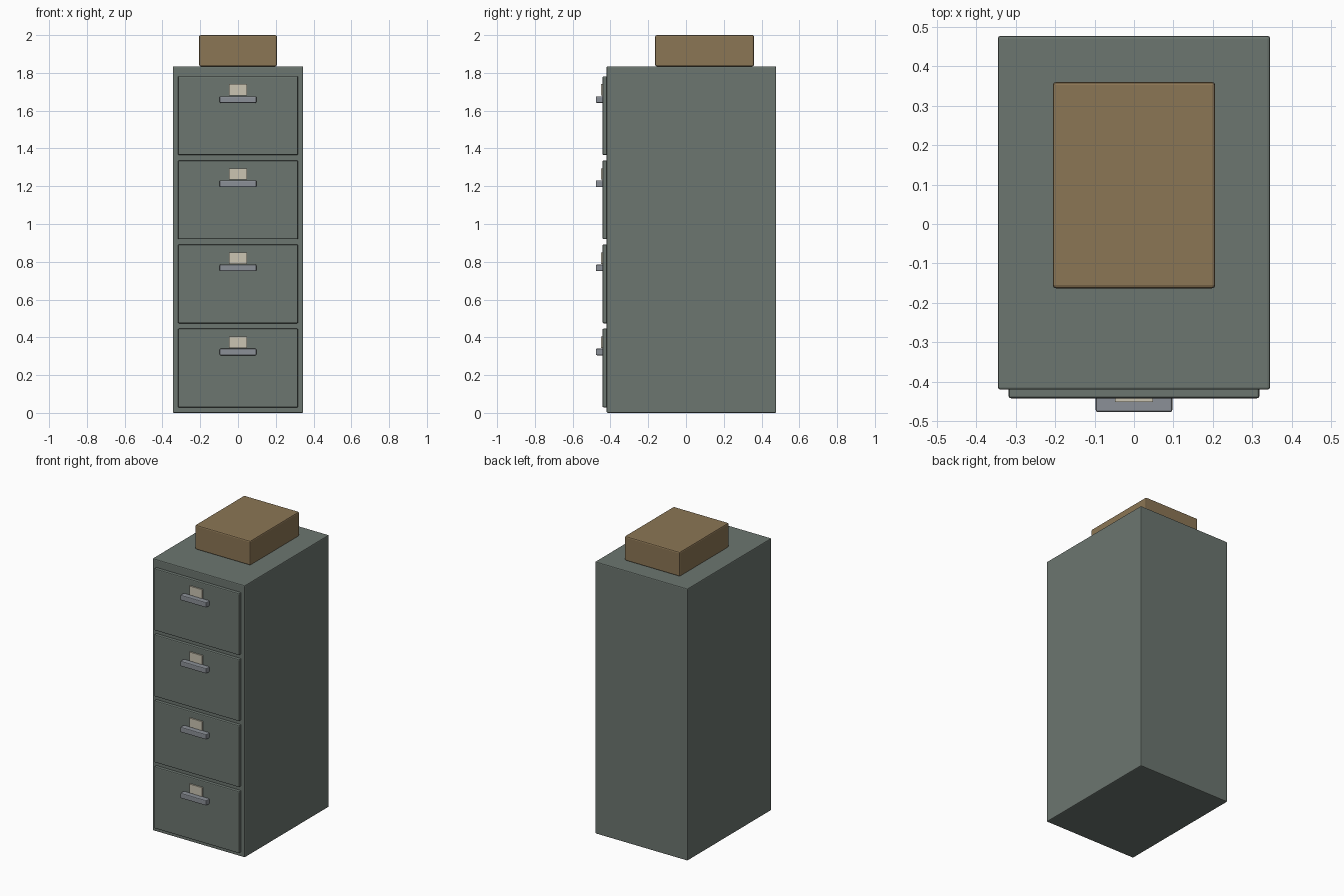
import bpy

if "Cube" in bpy.data.objects:
    bpy.data.objects.remove(bpy.data.objects["Cube"])


def material(name, rgb):
    m = bpy.data.materials.new(name)
    m.diffuse_color = (*rgb, 1)
    m.use_nodes = True
    m.node_tree.nodes["Principled BSDF"].inputs["Base Color"].default_value = m.diffuse_color
    return m


GREEN = material("painted_steel", (0.15, 0.18, 0.16))
METAL = material("handle_metal", (0.26, 0.28, 0.31))
PAPER = material("label_paper", (0.60, 0.56, 0.45))
CARD = material("cardboard", (0.26, 0.18, 0.09))


def box(name, x, y, z, mat, bevel=0.0):
    """Box spanning the given (min, max) ranges, with optional softened edges."""
    spans = (x, y, z)
    bpy.ops.mesh.primitive_cube_add(size=1, location=[(a + b) / 2 for a, b in spans])
    ob = bpy.context.object
    ob.name = name
    ob.scale = [b - a for a, b in spans]
    bpy.ops.object.transform_apply(location=False, rotation=False, scale=True)
    ob.data.materials.append(mat)
    if bevel:
        mod = ob.modifiers.new("soft_edges", "BEVEL")
        mod.width = bevel
        mod.segments = 2
    return ob


# Cabinet carcass
box("cabinet_body", (-0.345, 0.345), (-0.42, 0.477), (0, 1.835), GREEN, 0.006)

# Four drawers, each with a label and a pull handle
for i in range(4):
    z = 0.029 + i * 0.4453
    n = i + 1
    box(f"drawer_front_{n}", (-0.318, 0.318), (-0.442, -0.415), (z, z + 0.417), GREEN, 0.006)
    box(f"drawer_label_{n}", (-0.048, 0.048), (-0.451, -0.438), (z + 0.315, z + 0.375), PAPER)
    box(f"drawer_handle_{n}", (-0.097, 0.097), (-0.477, -0.438), (z + 0.276, z + 0.311), METAL, 0.005)

# Storage box resting on top
box("storage_box", (-0.206, 0.206), (-0.163, 0.36), (1.835, 2.0), CARD, 0.008)
